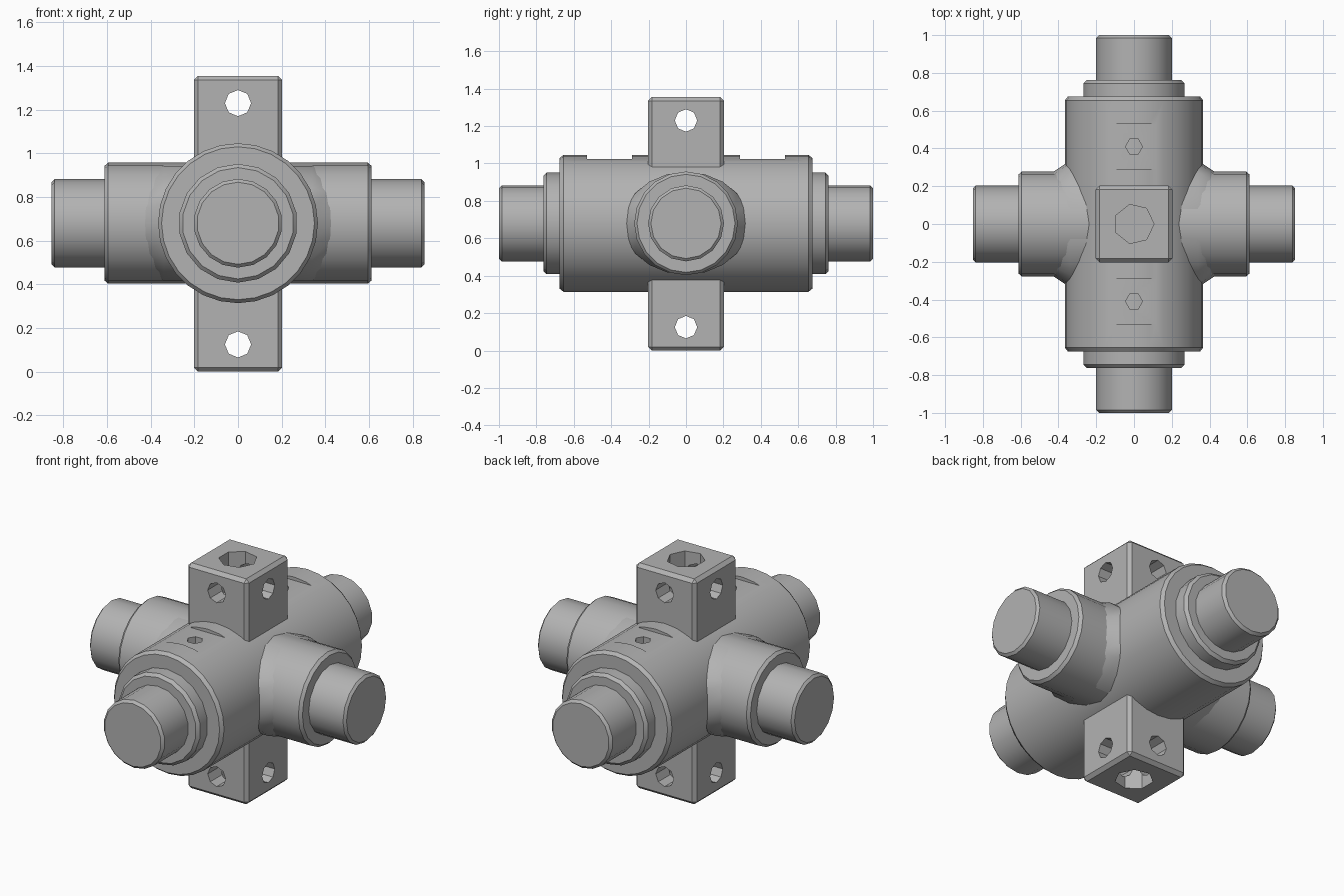
import bpy, bmesh, math
from mathutils import Matrix, Vector

cube = bpy.data.objects.get("Cube")
if cube:
    bpy.data.objects.remove(cube, do_unlink=True)

AXIS_Z = 0.68   # height of the horizontal shafts
TOP = 1.355

metal = bpy.data.materials.new("grey metal")
metal.use_nodes = True
grey = (0.45, 0.45, 0.45, 1)
metal.diffuse_color = grey
metal.node_tree.nodes["Principled BSDF"].inputs["Base Color"].default_value = grey


def new_object(name, bm):
    bmesh.ops.recalc_face_normals(bm, faces=bm.faces)
    mesh = bpy.data.meshes.new(name)
    bm.to_mesh(mesh)
    bm.free()
    mesh.materials.append(metal)
    obj = bpy.data.objects.new(name, mesh)
    bpy.context.collection.objects.link(obj)
    return obj


def lathe(name, profile, axis, centre, sides, squash=1.0):
    """Solid of revolution; profile is (distance along axis, radius)."""
    bm = bmesh.new()
    rings = []
    for t, r in profile:
        ring = []
        for i in range(sides):
            a = 2 * math.pi * i / sides
            u, v = r * math.cos(a), r * math.sin(a)
            p = {"X": (t, v, u * squash), "Y": (v, t, u), "Z": (u, v, t)}[axis]
            ring.append(bm.verts.new(Vector(p) + Vector(centre)))
        rings.append(ring)
    for a, b in zip(rings, rings[1:]):
        for i in range(sides):
            j = (i + 1) % sides
            bm.faces.new((a[i], a[j], b[j], b[i]))
    bm.faces.new(rings[0])
    bm.faces.new(rings[-1])
    return new_object(name, bm)


def box(name, size, centre, bevel=0.0):
    bm = bmesh.new()
    bmesh.ops.create_cube(bm, size=1, matrix=Matrix.Translation(centre) @ Matrix.Diagonal((*size, 1)))
    if bevel:
        bmesh.ops.bevel(bm, geom=bm.edges[:], offset=bevel, segments=1, affect="EDGES")
    return new_object(name, bm)


def cut(obj, cutter):
    mod = obj.modifiers.new("cut", "BOOLEAN")
    mod.operation = "DIFFERENCE"
    mod.solver = "EXACT"
    mod.object = cutter
    bpy.context.view_layer.objects.active = obj
    bpy.ops.object.modifier_apply(modifier=mod.name)
    bpy.data.objects.remove(cutter, do_unlink=True)


def smooth(obj):
    bpy.ops.object.select_all(action="DESELECT")
    obj.select_set(True)
    bpy.context.view_layer.objects.active = obj
    bpy.ops.object.shade_smooth_by_angle(angle=math.radians(32))


def mirrored(half):
    return [(-t, r) for t, r in reversed(half)] + half


CENTRE = (0, 0, AXIS_Z)

# main barrel with two small flats and drilled holes on top
body = lathe("main_barrel", mirrored([(0.655, 0.366), (0.675, 0.35)]), "Y", CENTRE, 28)
for side in (-1, 1):
    y = 0.41 * side
    cut(body, box("flat_cutter", (0.5, 0.24, 0.2), (0, y, 1.125)))
    cut(body, lathe("drill_cutter", [(0.92, 0.045), (1.2, 0.045)], "Z", (0, y, 0), 6))
smooth(body)

# stepped collars and end stubs of the long shaft
smooth(lathe("barrel_collars", mirrored([(0.745, 0.272), (0.762, 0.255)]), "Y", CENTRE, 18))
smooth(lathe("long_shaft", mirrored([(0.985, 0.203), (1.0, 0.188)]), "Y", CENTRE, 18))

# cross arms, their stubs and the flared roots at the barrel
smooth(lathe("cross_arms", mirrored([(0.595, 0.277), (0.612, 0.262)]), "X", CENTRE, 20))
smooth(lathe("cross_shaft", mirrored([(0.84, 0.203), (0.853, 0.188)]), "X", CENTRE, 16))
smooth(lathe("arm_roots", mirrored([(0.34, 0.335), (0.43, 0.274)]), "X", CENTRE, 20, 0.82))

# square mounting posts above and below, drilled along all three axes
for name, z_end, inward in (("top_post", TOP, -1), ("bottom_post", 0.0, 1)):
    height = 0.46
    post = box(name, (0.405, 0.405, height), (0, 0, z_end + inward * height / 2), 0.02)
    hole_z = z_end + inward * 0.125
    for axis in "XY":
        cut(post, lathe("hole_cutter", [(-0.5, 0.06), (0.5, 0.06)], axis, (0, 0, hole_z), 8))
    cut(post, lathe("bore_cutter", [(-0.23, 0.106), (0.23, 0.106)], "Z", (0, 0, z_end), 7))
